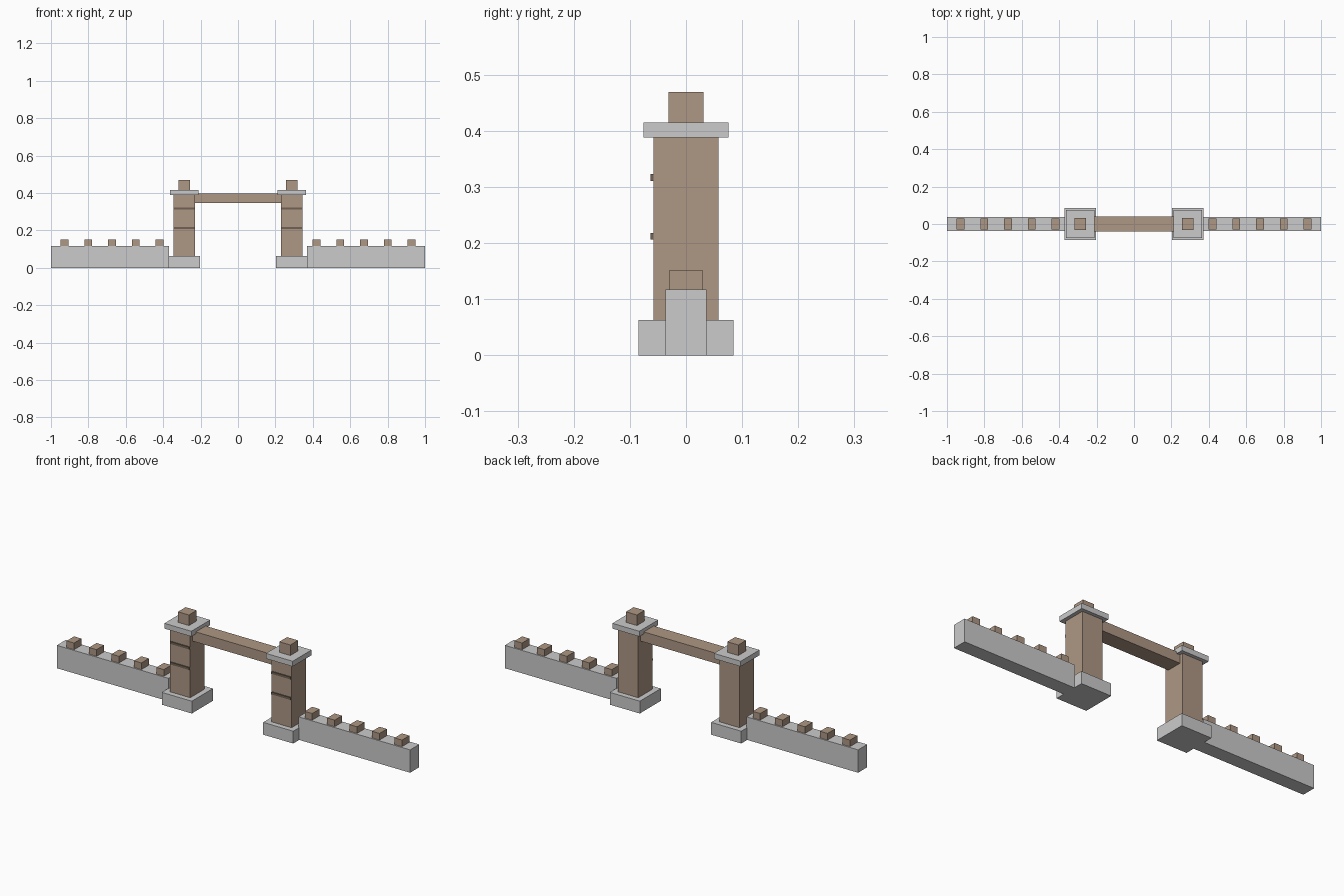
import bpy

if "Cube" in bpy.data.objects:
    bpy.data.objects.remove(bpy.data.objects["Cube"])


def material(name, rgb):
    mat = bpy.data.materials.new(name)
    mat.diffuse_color = (*rgb, 1)
    mat.use_nodes = True
    mat.node_tree.nodes["Principled BSDF"].inputs["Base Color"].default_value = mat.diffuse_color
    return mat


brown = material("brown_stone", (0.42, 0.31, 0.23))
dark = material("dark_groove", (0.16, 0.12, 0.09))


def box(name, x, y, z, mat=None):
    """Box from (min, max) ranges on each axis."""
    bpy.ops.mesh.primitive_cube_add(size=1, location=[sum(r) / 2 for r in (x, y, z)])
    ob = bpy.context.object
    ob.name = name
    ob.scale = [r[1] - r[0] for r in (x, y, z)]
    bpy.ops.object.transform_apply(location=False, rotation=False, scale=True)
    if mat:
        ob.data.materials.append(mat)
    return ob


def block(name, cx, half_x, half_y, z, mat=None):
    """Box centred on y = 0 and on a given x."""
    return box(name, (cx - half_x, cx + half_x), (-half_y, half_y), z, mat)


PILLAR_X = 0.287

for side, s in (("left", -1), ("right", 1)):
    px = s * PILLAR_X

    # Gate pillar: base, shaft, cap and finial
    block(f"{side}_pillar_base", px, 0.085, 0.085, (0, 0.063))
    block(f"{side}_pillar_shaft", px, 0.057, 0.058, (0.063, 0.388), brown)
    block(f"{side}_pillar_cap", px, 0.076, 0.076, (0.388, 0.415))
    block(f"{side}_pillar_finial", px, 0.031, 0.031, (0.415, 0.469), brown)

    # Thin bands on the front of the shaft
    for i, z in enumerate((0.212, 0.317)):
        box(f"{side}_pillar_band_{i + 1}", (px - 0.055, px + 0.055),
            (-0.063, -0.057), (z - 0.006, z + 0.006), dark)

    # Low wall with a row of blocks on top
    block(f"{side}_wall", s * 0.684, 0.316, 0.0365, (0, 0.117))
    for i in range(5):
        block(f"{side}_wall_block_{i + 1}", s * (0.42 + 0.127 * i),
              0.021, 0.03, (0.117, 0.151), brown)

# Lintel between the pillars
block("lintel", 0, 0.231, 0.04, (0.346, 0.398), brown)
